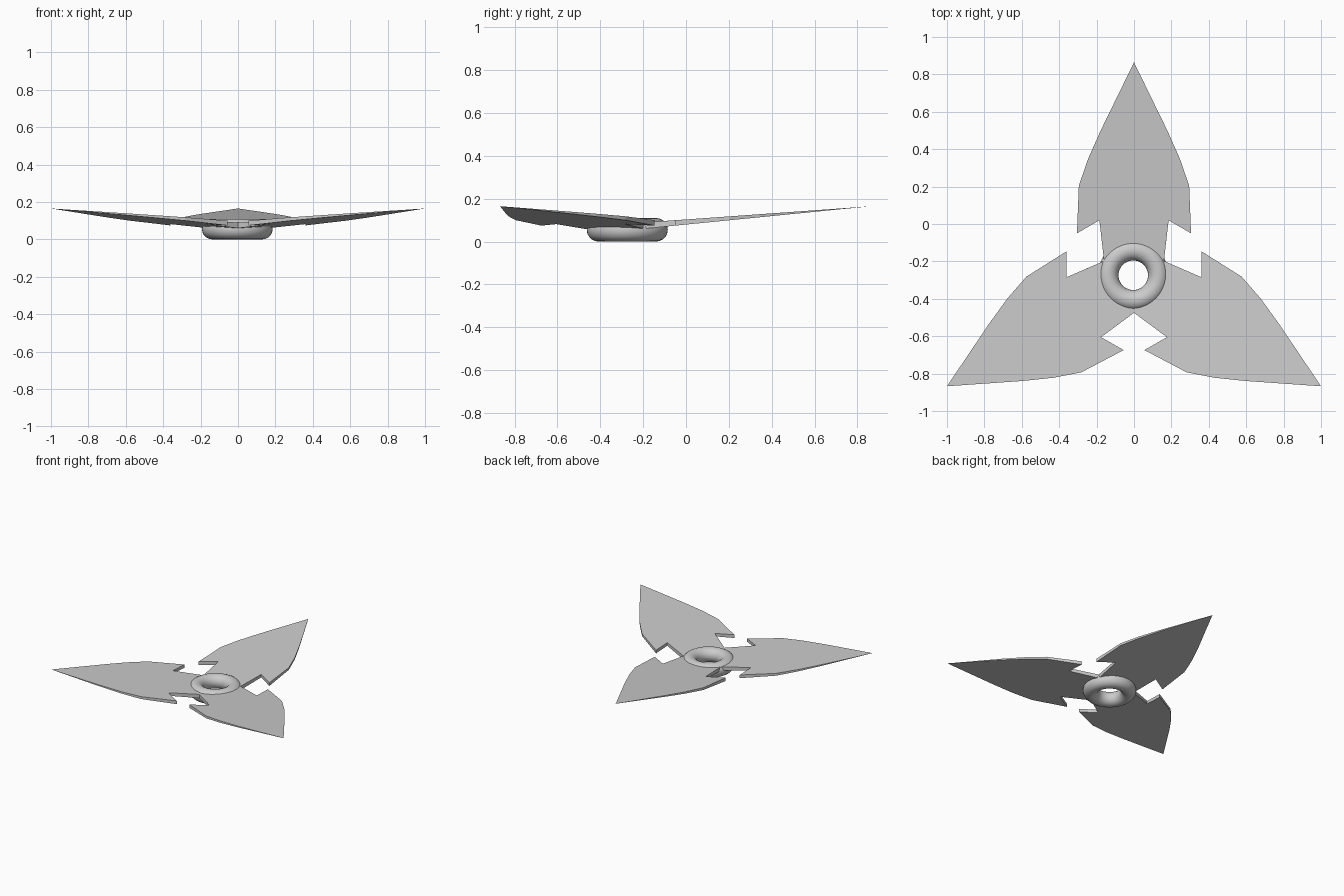
import bpy, bmesh
from math import sin, cos, radians
from mathutils import Matrix, Vector

if "Cube" in bpy.data.objects:
    bpy.data.objects.remove(bpy.data.objects["Cube"])

CENTRE = Vector((0, -0.29, 0))
HOLE = 0.125

# Right half of one blade outline: (half width, distance from centre)
barb = [(0.16, 0.0925), (0.185, 0.31), (0.305, 0.24), (0.295, 0.495)]
point = [(0.295, 0.495), (0.245, 0.64), (0.178, 0.79), (0, 1.155)]
# Part of the hub hole that belongs to one blade
arc = [(HOLE * sin(radians(a)), HOLE * cos(radians(a))) for a in range(-60, 61, 15)]


def mirrored(pts):
    return [(-x, r) for x, r in reversed(pts)]


def top_z(r):
    return 0.165 - 0.0714 * (1.155 - r)


def bottom_z(r):
    return 0.165 - 0.099 * (1.155 - r)


def add_plate(bm, outline, rot, open_edges):
    """Tapered plate following the outline; open_edges get no side wall."""
    up = [bm.verts.new(rot @ Vector((x, r, top_z(r))) + CENTRE) for x, r in outline]
    lo = [bm.verts.new(rot @ Vector((x, r, bottom_z(r))) + CENTRE) for x, r in outline]
    bm.faces.new(up)
    bm.faces.new(lo[::-1])
    n = len(outline)
    for i in range(n):
        j = (i + 1) % n
        if i not in open_edges:
            bm.faces.new((up[j], up[i], lo[i], lo[j]))


# Three barbed blades joined at the hub
bm = bmesh.new()
base = barb + mirrored(barb) + arc
nb = len(barb)
tip = point + mirrored(point)[1:]
for k in range(3):
    rot = Matrix.Rotation(radians(120 * k), 3, 'Z')
    add_plate(bm, base, rot, {nb - 1, 2 * nb - 1, len(base) - 1})
    add_plate(bm, tip, rot, {len(tip) - 1})
bmesh.ops.remove_doubles(bm, verts=bm.verts, dist=0.0005)
bmesh.ops.recalc_face_normals(bm, faces=bm.faces)
mesh = bpy.data.meshes.new("blades")
bm.to_mesh(mesh)
bm.free()
blades = bpy.data.objects.new("blades", mesh)
bpy.context.collection.objects.link(blades)

# Central ring
bpy.ops.mesh.primitive_torus_add(location=(-0.004, -0.274, 0.055), major_radius=0.134,
                                 minor_radius=0.055, major_segments=48, minor_segments=20)
ring = bpy.context.object
ring.name = "centre_ring"
bpy.ops.object.shade_smooth()
